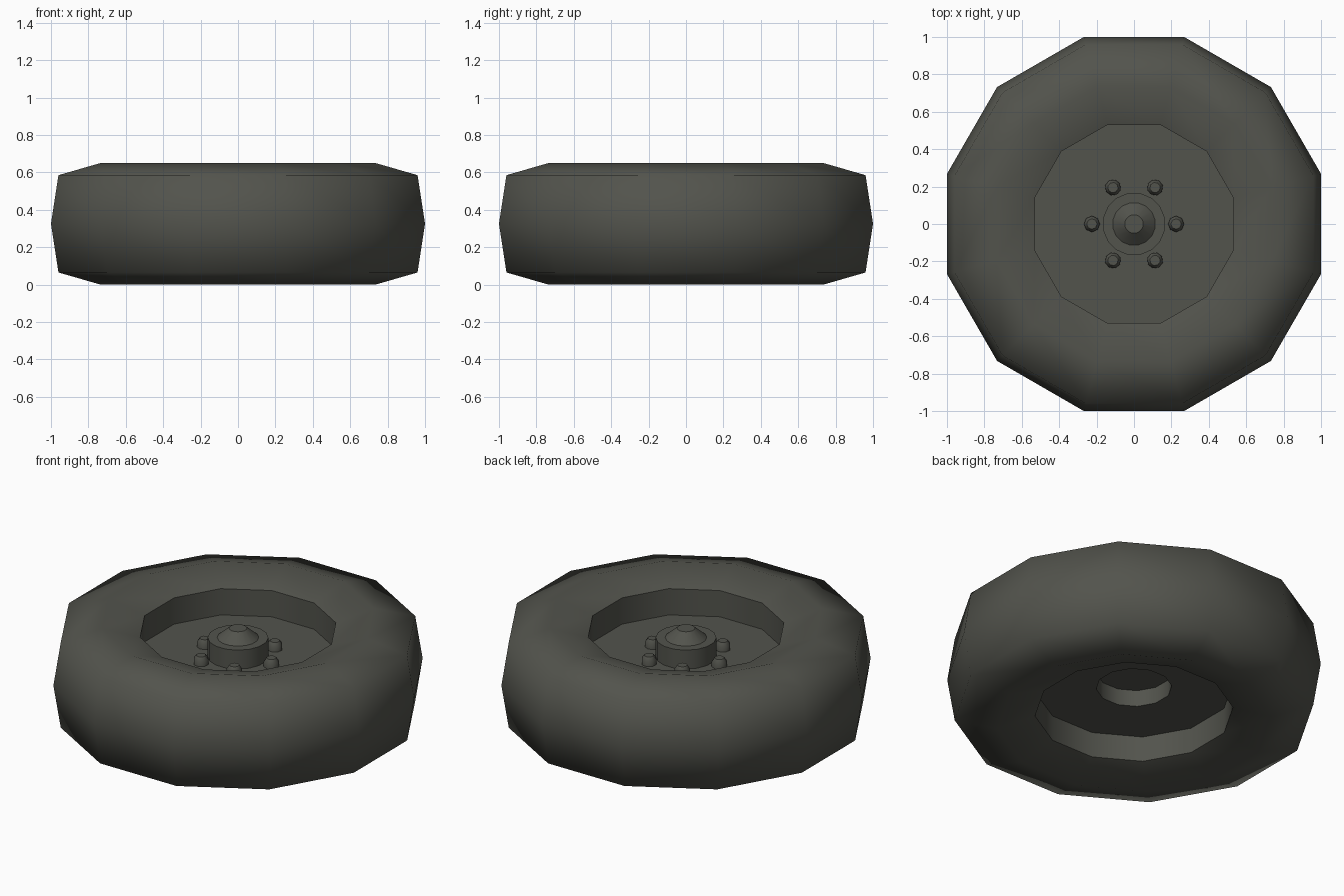
import bpy, bmesh, math

if "Cube" in bpy.data.objects:
    bpy.data.objects.remove(bpy.data.objects["Cube"])

rubber = bpy.data.materials.new("dark_olive_grey")
rubber.diffuse_color = (0.085, 0.087, 0.073, 1)
rubber.use_nodes = True
rubber.node_tree.nodes["Principled BSDF"].inputs["Base Color"].default_value = rubber.diffuse_color


def lathe(name, profile, sides, phase=0.0, smooth=35, at=(0, 0, 0)):
    """Revolve (radius, z) points about z; points at radius 0 become poles."""
    bm = bmesh.new()
    rings = []
    for r, z in profile:
        if r == 0:
            rings.append([bm.verts.new((0, 0, z))] * sides)
        else:
            rings.append([bm.verts.new((r * math.cos(phase + math.tau * i / sides),
                                        r * math.sin(phase + math.tau * i / sides), z))
                          for i in range(sides)])
    for a, b in zip(rings, rings[1:]):
        for i in range(sides):
            j = (i + 1) % sides
            quad = list(dict.fromkeys((a[i], b[i], b[j], a[j])))
            bm.faces.new(quad)
    bmesh.ops.recalc_face_normals(bm, faces=bm.faces)
    mesh = bpy.data.meshes.new(name)
    bm.to_mesh(mesh)
    bm.free()
    mesh.materials.append(rubber)
    ob = bpy.data.objects.new(name, mesh)
    ob.location = at
    bpy.context.collection.objects.link(ob)
    bpy.ops.object.select_all(action='DESELECT')
    ob.select_set(True)
    bpy.context.view_layer.objects.active = ob
    bpy.ops.object.shade_smooth_by_angle(angle=math.radians(smooth))
    return ob


# Tyre with recessed wheel disc on both sides and an axle socket underneath
k = 1 / math.cos(math.pi / 12)   # flat-to-flat size to corner radius
body = [(0, .42), (.53, .42), (.53, .58), (.735, .65), (.96, .585), (1, .325),
        (.96, .065), (.735, 0), (.53, .07), (.53, .225), (.202, .225),
        (.202, .325), (0, .325)]
lathe("tyre_and_disc", [(r * k, z) for r, z in body], 12, math.pi / 12, 68)

# Hub with conical cap
lathe("hub", [(0, .41), (.168, .41), (.168, .535), (.115, .535),
              (.05, .592), (0, .592)], 16, math.pi / 16)

# Six wheel nuts
for n in range(6):
    a = n * math.pi / 3
    lathe("wheel_nut_%d" % (n + 1),
          [(0, -.01), (.043, -.01), (.043, .03), (.028, .052), (0, .052)],
          8, a, 50, (.225 * math.cos(a), .225 * math.sin(a), .42))
